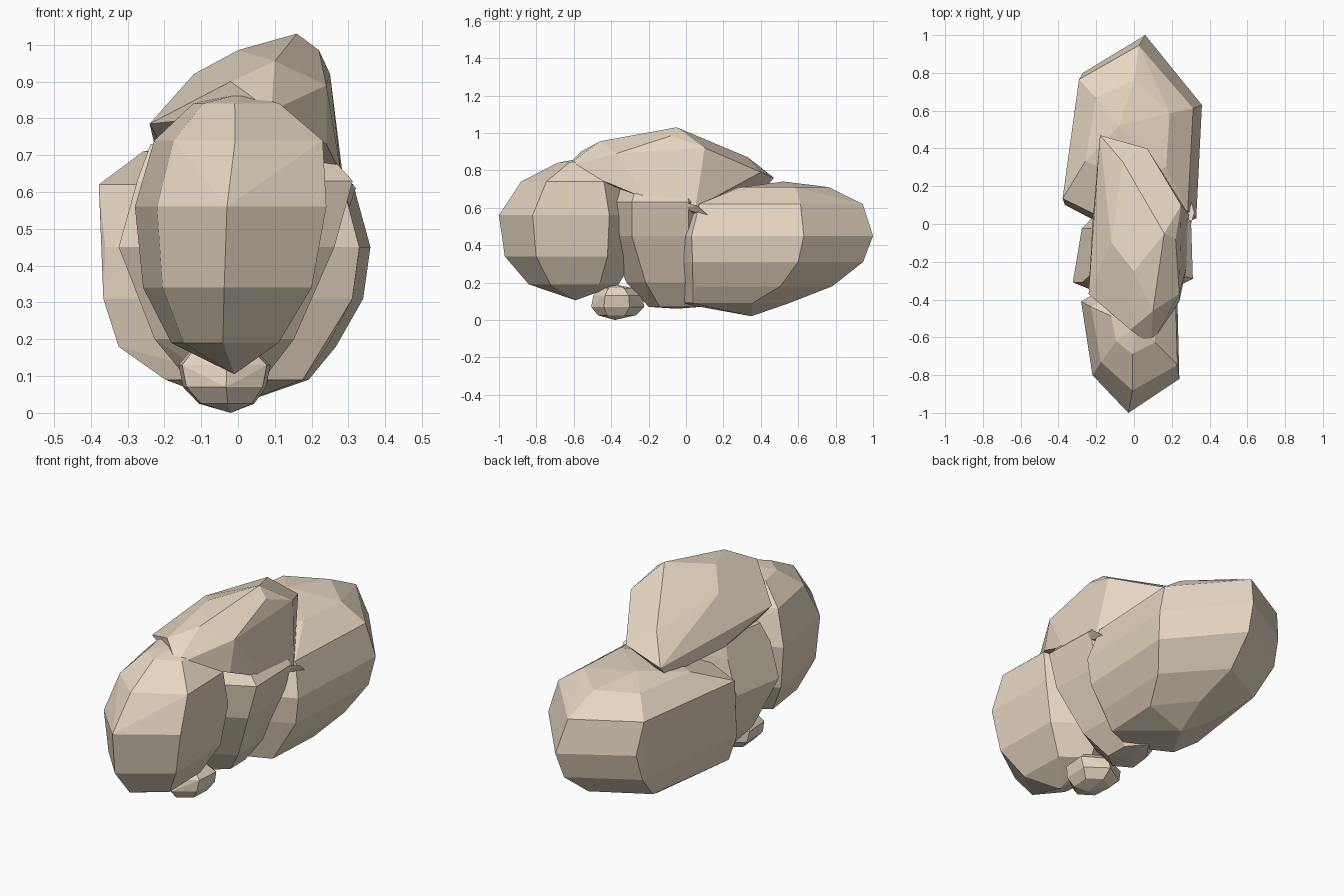
import bpy, bmesh, math

stone = bpy.data.materials.new("stone")
stone.diffuse_color = (0.80, 0.68, 0.54, 1)


def hull_rock(name, points):
    """Flat-faced boulder: convex hull of points with near-flat edges dissolved."""
    bm = bmesh.new()
    for p in points:
        bm.verts.new(p)
    bmesh.ops.convex_hull(bm, input=bm.verts)
    loose = [v for v in bm.verts if not v.link_faces]
    bmesh.ops.delete(bm, geom=loose, context='VERTS')
    bmesh.ops.dissolve_limit(bm, angle_limit=math.radians(5), verts=bm.verts, edges=bm.edges)
    bmesh.ops.recalc_face_normals(bm, faces=bm.faces)
    me = bpy.data.meshes.new(name)
    bm.to_mesh(me)
    bm.free()
    me.materials.append(stone)
    ob = bpy.data.objects.new(name, me)
    bpy.context.collection.objects.link(ob)
    return ob


def ring_rock(name, plan, levels, bottom, top):
    """Stack scaled copies of a six-sided plan; level = (z, cx, cy, scale_x, scale_y)."""
    mx = sum(p[0] for p in plan) / len(plan)
    my = (min(p[1] for p in plan) + max(p[1] for p in plan)) / 2
    pts = [bottom, top]
    for z, cx, cy, sx, sy in levels:
        pts += [(cx + (x - mx) * sx, cy + (y - my) * sy, z) for x, y in plan]
    return hull_rock(name, pts)


# Front boulder
ring_rock("front_boulder",
          [(-0.03, -1), (0.24, -0.82), (0.23, -0.41), (0, -0.25), (-0.28, -0.41), (-0.22, -0.80)],
          [(0.19, -0.03, -0.60, 0.56, 0.64), (0.34, -0.02, -0.62, 0.88, 0.93),
           (0.56, -0.01, -0.625, 1, 1), (0.74, 0.01, -0.60, 0.88, 0.75),
           (0.84, 0.0, -0.56, 0.45, 0.34)],
          (-0.01, -0.59, 0.105), (0.02, -0.53, 0.87))

# Back boulder
ring_rock("back_boulder",
          [(0.06, 1), (0.36, 0.63), (0.33, 0.03), (0.02, -0.10), (-0.36, 0.10), (-0.27, 0.80)],
          [(0.09, 0.01, 0.26, 0.54, 0.53), (0.18, -0.01, 0.37, 0.82, 0.75),
           (0.31, 0.01, 0.43, 0.98, 0.94), (0.45, 0.023, 0.45, 1, 1),
           (0.62, -0.01, 0.45, 0.96, 0.90), (0.71, -0.02, 0.50, 0.62, 0.48)],
          (-0.01, 0.35, 0.02), (-0.08, 0.52, 0.74))

# Middle boulder, mostly hidden between the others
ring_rock("middle_boulder",
          [(0, -0.45), (0.29, -0.30), (0.28, 0.02), (0, 0.25), (-0.27, -0.02), (-0.32, -0.32)],
          [(0.07, -0.03, -0.06, 0.28, 0.4), (0.20, -0.03, -0.08, 0.62, 0.68),
           (0.45, -0.02, -0.10, 0.96, 0.95), (0.63, 0.03, -0.10, 0.96, 0.95),
           (0.73, 0.0, -0.10, 0.75, 0.8)],
          (-0.03, -0.05, 0.06), (0, -0.1, 0.76))

# Cap boulder, resting on top
hull_rock("top_boulder", [
    (0.16, -0.05, 1.03), (0.00, -0.25, 0.985), (0.10, -0.46, 0.955), (0.22, -0.08, 0.985),
    (-0.12, -0.10, 0.92), (-0.02, -0.56, 0.90), (0.09, -0.64, 0.82), (-0.24, -0.37, 0.785),
    (-0.21, -0.30, 0.73), (0.24, -0.37, 0.89), (0.24, -0.41, 0.73), (0.25, 0.10, 0.92),
    (0.29, 0.05, 0.60), (0.28, -0.22, 0.65), (-0.06, 0.33, 0.87), (-0.18, 0.47, 0.76),
    (0.07, 0.40, 0.79), (-0.18, 0.42, 0.70), (-0.22, 0.00, 0.70), (0.0, 0.0, 0.55)])

# Thin splinter where the cap's lower corner pokes out
hull_rock("splinter", [(0.26, -0.14, 0.67), (0.32, 0.06, 0.61), (0.30, 0.13, 0.55),
                       (0.24, 0.06, 0.56), (0.28, -0.03, 0.60)])

# Pebble underneath
ring_rock("pebble",
          [(-0.03, -0.51), (0.08, -0.44), (0.09, -0.30), (-0.03, -0.22), (-0.16, -0.29), (-0.15, -0.44)],
          [(0.025, -0.03, -0.37, 0.6, 0.7), (0.07, -0.035, -0.365, 0.9, 0.98),
           (0.13, -0.035, -0.365, 1, 0.9), (0.17, -0.04, -0.37, 0.7, 0.6)],
          (-0.02, -0.38, 0.0), (-0.04, -0.38, 0.19))
